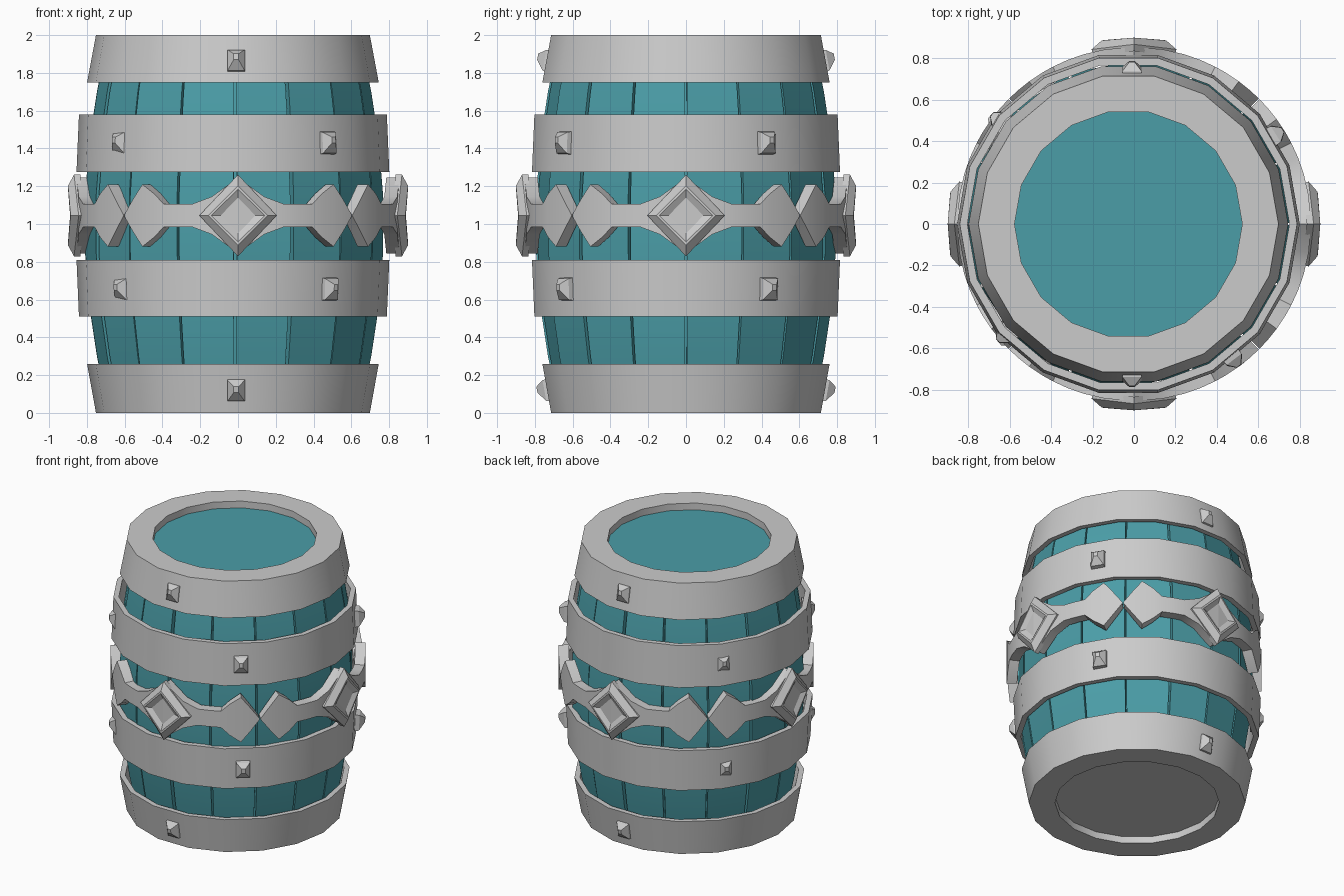
import bpy, bmesh, math, random
from mathutils import Matrix, Vector

if "Cube" in bpy.data.objects:
    bpy.data.objects.remove(bpy.data.objects["Cube"])

random.seed(4)
teal = bpy.data.materials.new("teal_wood")
teal.diffuse_color = (0.07, 0.34, 0.39, 1)
teal.use_nodes = True
teal.node_tree.nodes["Principled BSDF"].inputs["Base Color"].default_value = teal.diffuse_color
CX = -0.027   # the barrel sits slightly left of the ornaments


def finish(name, verts, faces, mat=None, angle=30):
    me = bpy.data.meshes.new(name)
    bm = bmesh.new()
    vs = [bm.verts.new(v) for v in verts]
    for f in faces:
        bm.faces.new([vs[i] for i in f])
    bmesh.ops.recalc_face_normals(bm, faces=bm.faces)
    bm.to_mesh(me)
    bm.free()
    ob = bpy.data.objects.new(name, me)
    bpy.context.collection.objects.link(ob)
    if mat:
        me.materials.append(mat)
    bpy.ops.object.select_all(action='DESELECT')
    ob.select_set(True)
    bpy.context.view_layer.objects.active = ob
    if angle:
        bpy.ops.object.shade_smooth_by_angle(angle=math.radians(angle))
    return ob


def lathe(name, profile, mat=None, closed=True, n=18):
    """Spin an (r, z) profile around the barrel axis."""
    m = len(profile)
    verts = [(CX + r * math.cos(2 * math.pi * i / n), r * math.sin(2 * math.pi * i / n), z)
             for i in range(n) for r, z in profile]
    faces = [(i * m + j, (i + 1) % n * m + j, (i + 1) % n * m + (j + 1) % m, i * m + (j + 1) % m)
             for i in range(n) for j in range(m if closed else m - 1)]
    if not closed:
        faces += [[i * m for i in range(n)], [i * m + m - 1 for i in range(n)]]
    return finish(name, verts, faces, mat)


def flip(profile):
    return [(r, 2 - z) for r, z in profile]


# Metal hoops: the end hoops include the rims
rim = [(0.55, 2), (0.725, 2), (0.772, 1.75), (0.735, 1.75), (0.69, 1.93), (0.55, 1.93)]
lathe("top_hoop", rim)
lathe("bottom_hoop", [(r, z * 1.04 if z > 0 else 0) for r, z in flip(rim)])
lathe("upper_hoop", [(0.815, 1.58), (0.828, 1.275), (0.79, 1.275), (0.778, 1.58)])
lathe("lower_hoop", [(0.828, 0.81), (0.815, 0.51), (0.778, 0.51), (0.79, 0.81)])

# Lid, base and inner core behind the stave gaps
lathe("lid", [(0.56, 1.935), (0.56, 1.95)], teal, False)
lathe("base", [(0.56, 0.05), (0.56, 0.065)], None, False)
lathe("core", [(0.64, 0.07), (0.68, 0.3), (0.73, 0.7), (0.74, 1), (0.73, 1.3), (0.68, 1.7), (0.64, 1.93)],
      teal, False)

# Sixteen bowed staves
bow = [(0.68, 0.07), (0.727, 0.3), (0.765, 0.55), (0.79, 0.85), (0.79, 1.15),
       (0.765, 1.45), (0.727, 1.7), (0.68, 1.93)]
for k in range(16):
    a = math.radians(22.5 * k + 11.25)
    half = math.radians(11.25) - random.uniform(0.004, 0.012)
    dr = random.uniform(-0.008, 0.006)
    verts = []
    for r, z in bow:
        for rr, s in ((r + dr, -1), (r + dr, 1), (r - 0.06, 1), (r - 0.06, -1)):
            verts.append((-0.015 + rr * math.cos(a + s * half), rr * math.sin(a + s * half), z))
    n = len(bow)
    faces = [(4 * i + j, 4 * i + (j + 1) % 4, 4 * i + 4 + (j + 1) % 4, 4 * i + 4 + j)
             for i in range(n - 1) for j in range(4)]
    finish("stave", verts, faces + [(0, 1, 2, 3), [4 * n - 4 + j for j in range(4)]], teal)

# Middle belt: four identical bent pieces
ZC = 1.045


def bend(turn, s, z, r):
    a = turn + s / 0.86
    return (r * math.sin(a), -r * math.cos(a), ZC + z)


half_belt = [(0, 0.2), (0.14, 0.1), (0.25, 0.06), (0.33, 0.06), (0.41, 0.06),
             (0.47, 0.115), (0.545, 0.165), (0.61, 0.085), (0.672, 0.004)]
belt = [(-s, h) for s, h in half_belt[:0:-1]] + half_belt
# Nested diamonds (half width, half height, radius) of the emblem
emblem = [(0.205, 0.216, 0.835), (0.205, 0.216, 0.868), (0.15, 0.158, 0.9),
          (0.135, 0.14, 0.9), (0.09, 0.095, 0.878)]
for k in range(4):
    t = k * math.pi / 2
    verts = []
    for s, h in belt:
        verts += [bend(t, s, h, 0.855), bend(t, s, -h, 0.855), bend(t, s, -h, 0.785), bend(t, s, h, 0.785)]
    n = len(belt)
    faces = [(4 * i + j, 4 * i + (j + 1) % 4, 4 * i + 4 + (j + 1) % 4, 4 * i + 4 + j)
             for i in range(n - 1) for j in range(4)]
    finish("belt_strap", verts, faces + [(0, 1, 2, 3), [4 * n - 4 + j for j in range(4)]])

    verts = []
    for w, h, r in emblem:
        verts += [bend(t, -w, 0, r), bend(t, 0, -h, r), bend(t, w, 0, r), bend(t, 0, h, r)]
    m = len(emblem)
    faces = [(4 * i + j, 4 * i + (j + 1) % 4, 4 * i + 4 + (j + 1) % 4, 4 * i + 4 + j)
             for i in range(m - 1) for j in range(4)]
    e = 4 * m - 4   # split top and bottom caps along the vertical fold
    faces += [(e, e + 1, e + 3), (e + 1, e + 2, e + 3), (0, 1, 3), (1, 2, 3)]
    finish("belt_emblem", verts, faces, None, 0)


# Faceted studs on the hoops
def stud(deg, r, z, lean):
    a = math.radians(deg)
    mat = (Matrix.Translation((-0.01, 0, 0)) @ Matrix.Rotation(a, 4, 'Z') @ Matrix.Translation((r, 0, z))
           @ Matrix.Rotation(lean, 4, 'Y'))
    verts = []
    for x, w, h, dz in ((-0.035, 0.05, 0.064, 0), (0.012, 0.045, 0.056, 0), (0.05, 0.013, 0.016, 0.012)):
        verts += [mat @ Vector((x, sy * w, sz * h + dz)) for sy, sz in ((-1, -1), (1, -1), (1, 1), (-1, 1))]
    faces = [(4 * i + j, 4 * i + (j + 1) % 4, 4 * i + 4 + (j + 1) % 4, 4 * i + 4 + j)
             for i in range(2) for j in range(4)]
    finish("stud", verts, faces + [(0, 1, 2, 3), (8, 9, 10, 11)], None, 0)


for deg in (-90, 90):
    stud(deg, 0.738, 1.865, -0.18)
    stud(deg, 0.738, 0.12, 0.18)
for deg in (-53, 32, 142, 221):
    stud(deg, 0.81, 1.43, -0.05)
    stud(deg + 1, 0.81, 0.655, 0.05)
